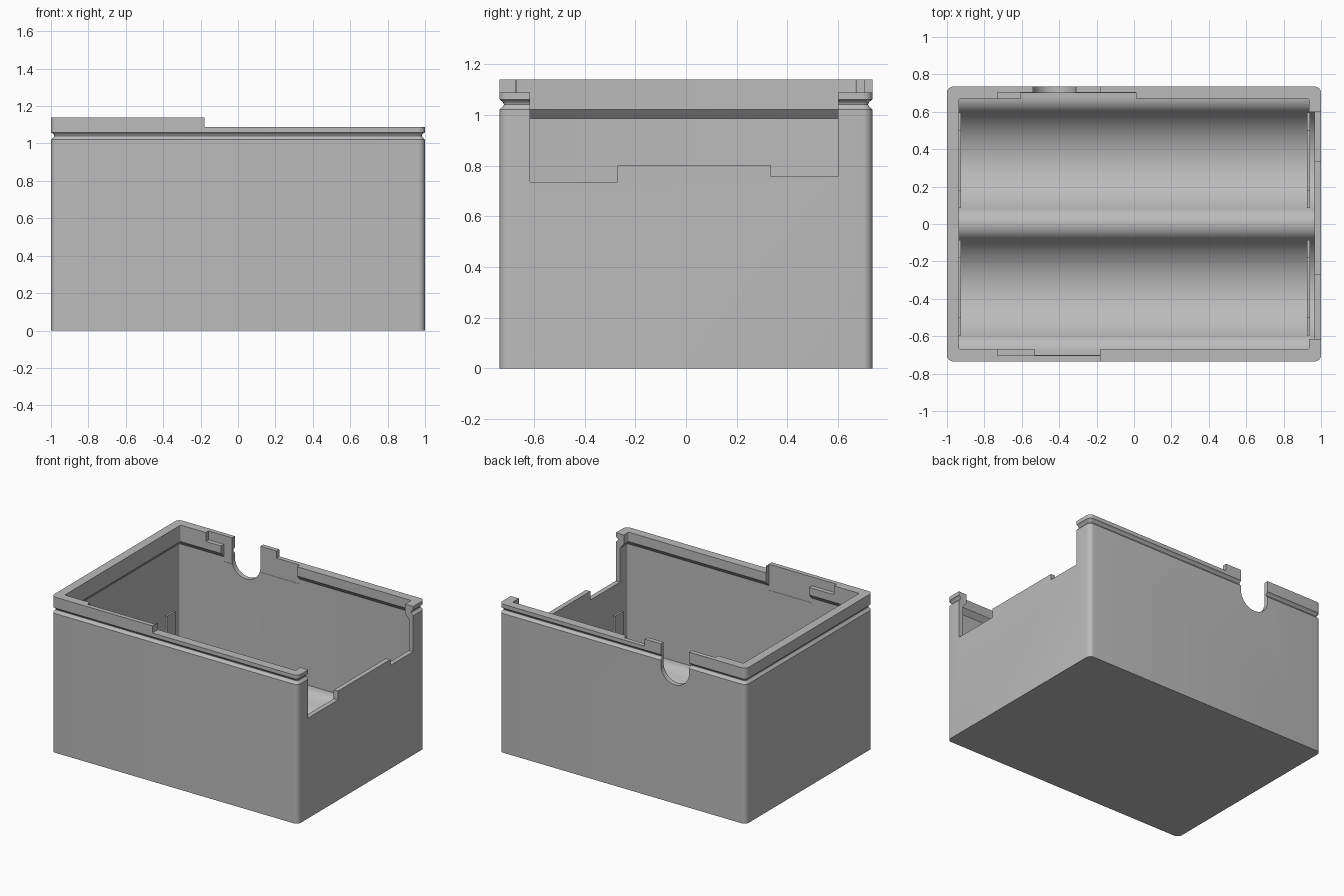
import bpy, bmesh, math

if "Cube" in bpy.data.objects:
    bpy.data.objects.remove(bpy.data.objects["Cube"])

HX, HY, R = 1.0, 0.735, 0.035          # half length, half width, corner radius

grey = bpy.data.materials.new("plain grey")
grey.diffuse_color = (0.5, 0.5, 0.5, 1)
grey.use_nodes = True
grey.node_tree.nodes["Principled BSDF"].inputs["Base Color"].default_value = grey.diffuse_color


def make(name, bm):
    bmesh.ops.recalc_face_normals(bm, faces=bm.faces)
    me = bpy.data.meshes.new(name)
    bm.to_mesh(me)
    bm.free()
    ob = bpy.data.objects.new(name, me)
    bpy.context.collection.objects.link(ob)
    me.materials.append(grey)
    return ob


def add_box(bm, x0, x1, y0, y1, z0, z1):
    vs = bmesh.ops.create_cube(bm, size=1)["verts"]
    for v in vs:
        v.co = ((x0 + x1) / 2 + v.co.x * (x1 - x0),
                (y0 + y1) / 2 + v.co.y * (y1 - y0),
                (z0 + z1) / 2 + v.co.z * (z1 - z0))


def extrude_profile(name, pts, axis, a, b):
    """Prism of a closed (u, z) profile along x or y."""
    bm = bmesh.new()
    place = (lambda u, z, t: (t, u, z)) if axis == "x" else (lambda u, z, t: (u, t, z))
    ends = [[bm.verts.new(place(u, z, t)) for u, z in pts] for t in (a, b)]
    n = len(pts)
    for i in range(n):
        j = (i + 1) % n
        bm.faces.new((ends[0][i], ends[0][j], ends[1][j], ends[1][i]))
    bm.faces.new(ends[0])
    bm.faces.new(ends[1])
    return make(name, bm)


def smooth(ob):
    bpy.ops.object.select_all(action="DESELECT")
    ob.select_set(True)
    bpy.context.view_layer.objects.active = ob
    bpy.ops.object.shade_smooth_by_angle(angle=math.radians(30))


def ring(bm, inset, z, seg=6):
    """Rounded rectangle loop, inset from the outside of the case."""
    r = max(R - inset, 0.006)
    hx, hy = HX - inset - r, HY - inset - r
    out = []
    for k, (sx, sy) in enumerate([(1, 1), (-1, 1), (-1, -1), (1, -1)]):
        for i in range(seg + 1):
            a = math.pi / 2 * (k + i / seg)
            out.append(bm.verts.new((sx * hx + r * math.cos(a), sy * hy + r * math.sin(a), z)))
    return out


# Case: wall section with outer snap groove and thick inner lip
section = [(0, 0), (0, 1.02)]
section += [(0.017 * math.sin(math.pi * i / 8), 1.022 + 0.038 * i / 8) for i in range(1, 8)]
section += [(0, 1.06), (0, 1.14), (0.065, 1.14), (0.065, 1.02), (0.035, 0.985), (0.035, 0.025)]
bm = bmesh.new()
loops = [ring(bm, d, z) for d, z in section]
for lo, hi in zip(loops, loops[1:]):
    n = len(lo)
    for i in range(n):
        j = (i + 1) % n
        bm.faces.new((lo[i], lo[j], hi[j], hi[i]))
bm.faces.new(loops[0])
bm.faces.new(loops[-1])
case = make("case", bm)

# Cutters
cutters = []


def cut_box(name, *dims):
    bm = bmesh.new()
    add_box(bm, *dims)
    cutters.append(make(name, bm))


cut_box("low_rim_cutter", -0.18, 1.2, -1, 1, 1.088, 1.3)
cutters.append(extrude_profile(
    "end_opening_cutter",
    [(-0.615, 0.735), (-0.27, 0.735), (-0.27, 0.80), (0.335, 0.80),
     (0.335, 0.757), (0.60, 0.757), (0.60, 1.4), (-0.615, 1.4)], "x", 0.85, 1.2))
arch = [(-0.425 + 0.115 * math.cos(a), 0.985 + 0.115 * math.sin(a))
        for a in [math.pi + math.pi * i / 20 for i in range(21)]]
cutters.append(extrude_profile("cable_notch_cutter", arch + [(-0.31, 1.4), (-0.54, 1.4)],
                               "y", 0.6, 0.9))
# Gaps in the inner lip, with a shallow pocket beside each
cut_box("back_lip_cutter", -0.605, 0.01, 0.6, 0.702, 0.95, 1.3)
cut_box("back_pocket_cutter", -0.73, -0.60, 0.6, 0.702, 1.075, 1.3)
cut_box("front_lip_cutter", -0.53, -0.181, -0.702, -0.6, 0.95, 1.3)
cut_box("front_pocket_cutter", -0.73, -0.525, -0.702, -0.6, 1.075, 1.3)

bpy.context.view_layer.objects.active = case
for c in cutters:
    m = case.modifiers.new(c.name, "BOOLEAN")
    m.operation, m.solver, m.object = "DIFFERENCE", "EXACT", c
    bpy.ops.object.modifier_apply(modifier=m.name)
for c in cutters:
    bpy.data.objects.remove(c)
smooth(case)

# Cradle floor: two round troughs with rounded ridges
TILT, RT, CY, ZB = math.radians(60), 0.30, 0.34, 0.03
RR = 0.08 / math.sin(TILT)
top = ZB + (RT + RR) * (1 - math.cos(TILT))
prof = [(-0.71, 0.012), (0.71, 0.012), (0.71, top)]
for cy in (CY, -CY):
    for i in range(8):                      # ridge down into the trough
        a = TILT * i / 8
        prof.append((cy + CY - RR * math.sin(a), top - RR * (1 - math.cos(a))))
    for i in range(25):
        a = TILT * (1 - i / 12)
        prof.append((cy + RT * math.sin(a), ZB + RT * (1 - math.cos(a))))
    for i in range(7, 0, -1):               # up to the next ridge
        a = TILT * i / 8
        prof.append((cy - CY + RR * math.sin(a), top - RR * (1 - math.cos(a))))
prof += [(-0.68, top), (-0.71, top)]
cradle = extrude_profile("cell_cradle", prof, "x", -0.97, 0.97)
smooth(cradle)

# Contact holders: a pair of posts and a low bar at each end of each trough
bm = bmesh.new()
for sx in (-1, 1):
    x0, x1 = sorted((sx * 0.925, sx * 0.94))
    for cy in (CY, -CY):
        for sy in (-1, 1):
            ya, yb = sorted((cy + sy * 0.16, cy + sy * 0.255))
            add_box(bm, x0, x1, ya, yb, 0.02, 0.54)
        add_box(bm, x0, x1, cy - 0.16, cy + 0.16, 0.02, 0.10)
make("contact_holders", bm)
